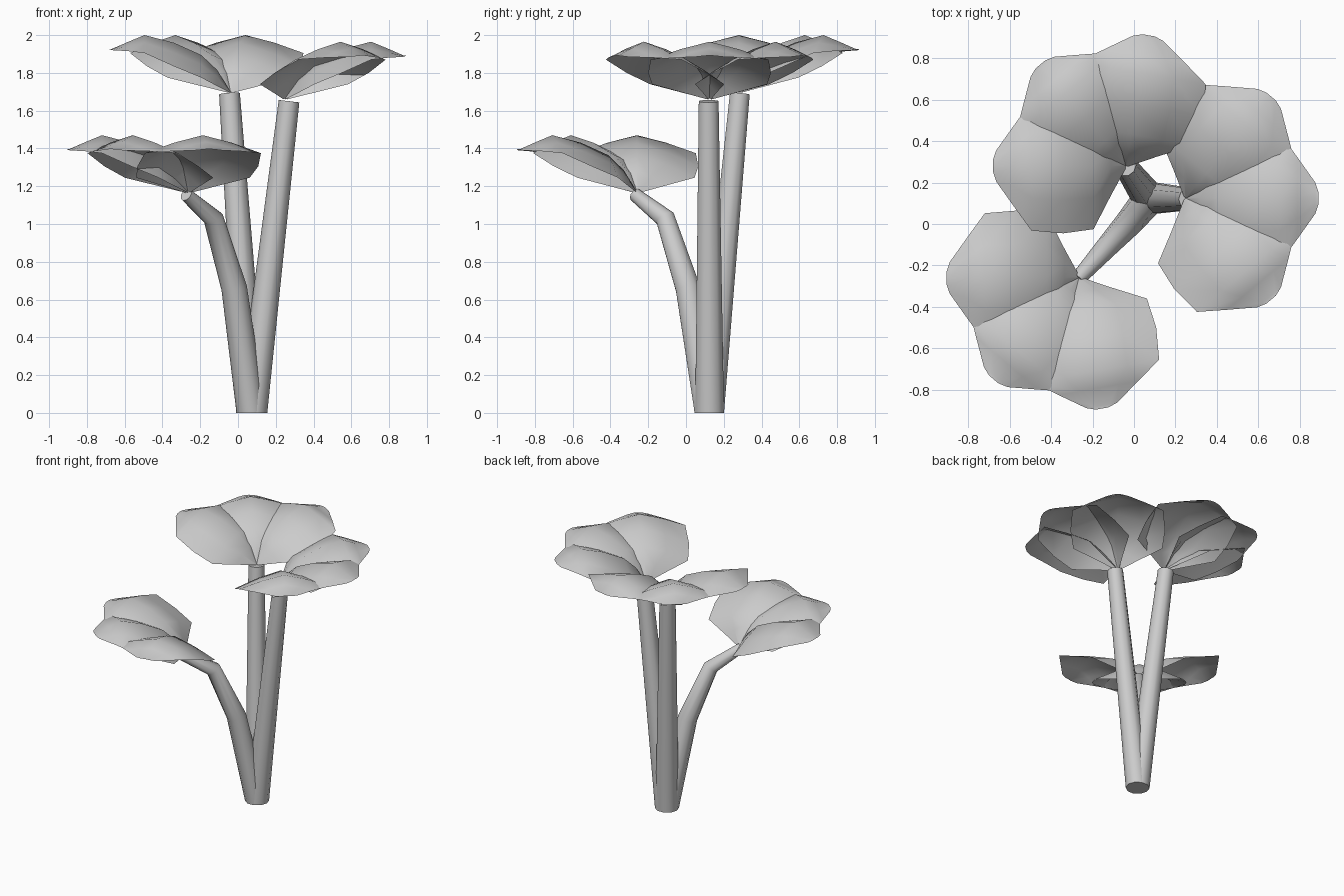
import bpy, bmesh, math
from mathutils import Vector, Matrix

if "Cube" in bpy.data.objects:
    bpy.data.objects.remove(bpy.data.objects["Cube"])

grey = bpy.data.materials.new("plain_grey")
grey.diffuse_color = (0.6, 0.6, 0.6, 1)
grey.use_nodes = True
grey.node_tree.nodes["Principled BSDF"].inputs["Base Color"].default_value = grey.diffuse_color


def finish(bm, name, angle):
    me = bpy.data.meshes.new(name)
    bm.to_mesh(me)
    bm.free()
    ob = bpy.data.objects.new(name, me)
    bpy.context.collection.objects.link(ob)
    me.materials.append(grey)
    bpy.ops.object.select_all(action='DESELECT')
    ob.select_set(True)
    bpy.context.view_layer.objects.active = ob
    bpy.ops.object.shade_smooth_by_angle(angle=math.radians(angle))


def stem(name, path, sides=10):
    """Tapered tube through (x, y, z, radius) points."""
    bm = bmesh.new()
    pts = [Vector(p[:3]) for p in path]
    rings = []
    for i, p in enumerate(pts):
        t = (pts[min(i + 1, len(pts) - 1)] - pts[max(i - 1, 0)]).normalized()
        if i == 0:
            t = Vector((0, 0, 1))  # flat foot on the ground
        rot = Vector((0, 0, 1)).rotation_difference(t)
        rings.append([bm.verts.new(p + rot @ (path[i][3] * Vector(
            (math.cos(k * math.tau / sides), math.sin(k * math.tau / sides), 0))))
            for k in range(sides)])
    for a, b in zip(rings, rings[1:]):
        for k in range(sides):
            n = (k + 1) % sides
            bm.faces.new((a[k], a[n], b[n], b[k]))
    bm.faces.new(rings[0][::-1])
    bm.faces.new(rings[-1])
    finish(bm, name, 50)


# Petal stations: distance out, half width, edge height, ridge height
PETAL = [(0.0, 0.012, 0.0, 0.005), (0.07, 0.14, 0.035, 0.12), (0.155, 0.305, 0.08, 0.20),
         (0.30, 0.325, 0.14, 0.265), (0.455, 0.312, 0.21, 0.305), (0.54, 0.195, 0.22, 0.27),
         (0.625, 0.075, 0.225, 0.233), (0.64, 0.03, 0.23, 0.232)]


def flower(name, base, heading):
    """Fan of three arched petals opening towards the heading."""
    bm = bmesh.new()
    for turn in (-50, 0, 50):
        m = Matrix.Translation(base) @ Matrix.Rotation(math.radians(heading + turn), 4, 'Z')
        rows = []
        for u, w, ze, zr in PETAL:
            rows.append([bm.verts.new(m @ Vector((u, w * s, ze + (zr - ze) * f)))
                         for s, f in ((-1, 0), (-.5, .58), (0, 1), (.5, .58), (1, 0))])
        for a, b in zip(rows, rows[1:]):
            for k in range(4):
                bm.faces.new((a[k], b[k], b[k + 1], a[k + 1]))
    finish(bm, name, 60)


# Stems share one foot
stem("back_stem", [(0.07, 0.125, 0, .08), (-0.045, 0.285, 1.69, .055)])
stem("right_stem", [(0.075, 0.125, 0, .08), (0.27, 0.12, 1.65, .055)])
stem("bent_stem", [(0.07, 0.12, 0, .078), (-0.02, 0.01, 0.66, .068),
                   (-0.13, -0.11, 1.03, .054), (-0.275, -0.27, 1.155, .036)])

# Flower heads
flower("back_flower", (-0.04, 0.28, 1.695), 130)
flower("right_flower", (0.25, 0.125, 1.66), 0)
flower("bent_flower", (-0.265, -0.26, 1.165), 230)
